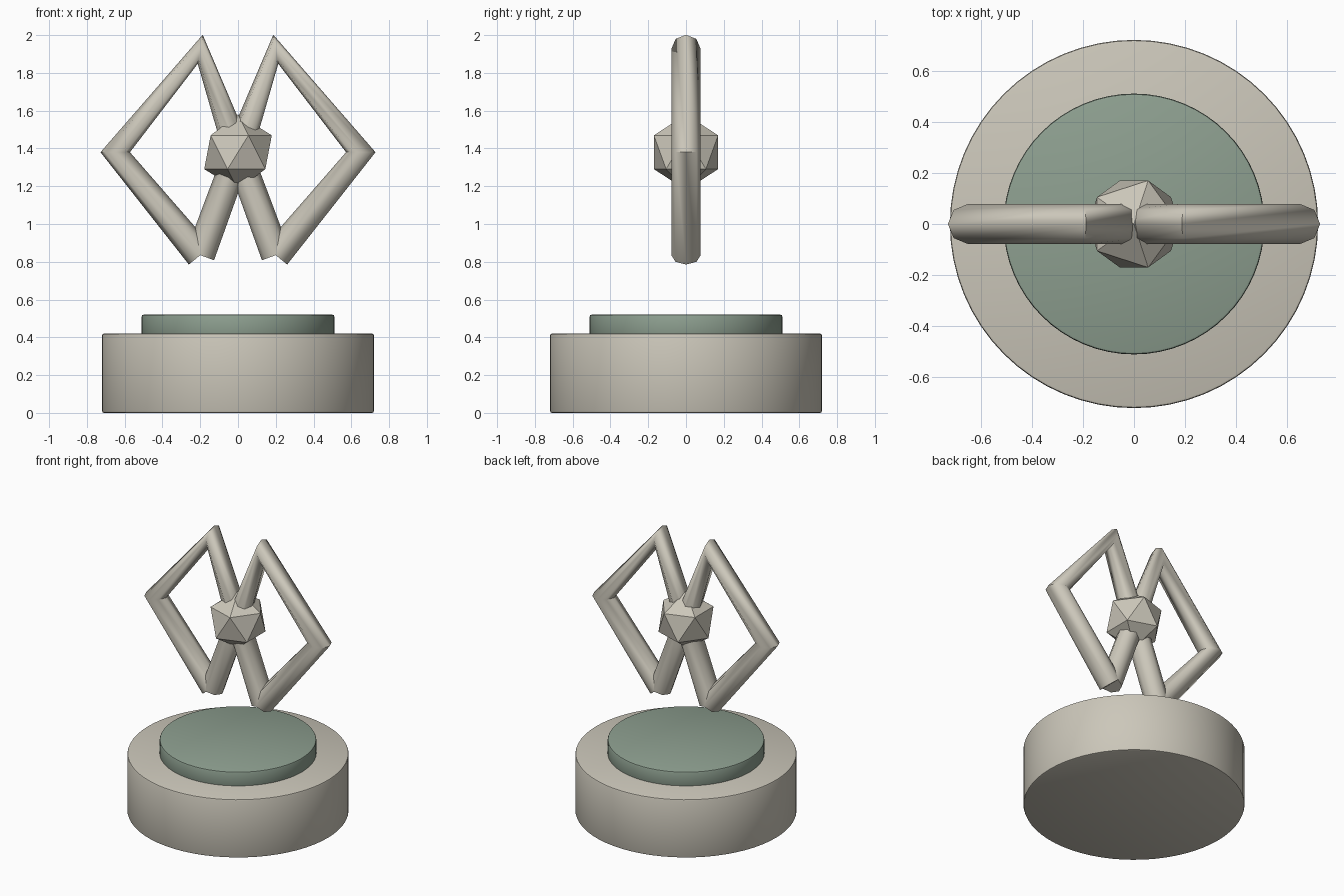
import bpy
import math

if "Cube" in bpy.data.objects:
    bpy.data.objects.remove(bpy.data.objects["Cube"])


def material(name, rgb):
    m = bpy.data.materials.new(name)
    m.diffuse_color = (*rgb, 1)
    m.use_nodes = True
    m.node_tree.nodes["Principled BSDF"].inputs["Base Color"].default_value = m.diffuse_color
    return m


STONE = material("pale stone", (0.60, 0.57, 0.49))
GREEN = material("sage green", (0.27, 0.35, 0.28))
MID_Z = 1.38


def disc(name, radius, z0, z1, mat):
    """Upright cylinder with softly rounded rims."""
    bpy.ops.mesh.primitive_cylinder_add(vertices=64, radius=radius, depth=z1 - z0,
                                        location=(0, 0, (z0 + z1) / 2))
    ob = bpy.context.object
    ob.name = name
    ob.data.materials.append(mat)
    bev = ob.modifiers.new("rim", 'BEVEL')
    bev.width = 0.01
    bev.segments = 2
    bev.limit_method = 'ANGLE'
    bpy.ops.object.modifier_apply(modifier="rim")
    bpy.ops.object.shade_smooth_by_angle(angle=math.radians(40))
    return ob


def loop_tube(name, side):
    """Diamond-shaped bent tube; its two open ends meet at the bottom."""
    path = [(0.2, -0.545), (0.65, 0), (0.2, 0.545), (0, 0), (0.2, -0.545)]
    cu = bpy.data.curves.new(name, 'CURVE')
    cu.dimensions = '3D'
    cu.bevel_depth = 0.078
    cu.bevel_resolution = 2
    cu.use_fill_caps = True
    sp = cu.splines.new('POLY')
    sp.points.add(len(path) - 1)
    for p, (x, z) in zip(sp.points, path):
        p.co = (side * x, 0, MID_Z + z, 1)
    ob = bpy.data.objects.new(name, cu)
    bpy.context.collection.objects.link(ob)
    cu.materials.append(STONE)
    bpy.ops.object.select_all(action='DESELECT')
    ob.select_set(True)
    bpy.context.view_layer.objects.active = ob
    bpy.ops.object.convert(target='MESH')
    bpy.ops.object.shade_smooth_by_angle(angle=math.radians(60))


# Stepped round pedestal
disc("pedestal", 0.72, 0, 0.42, STONE)
disc("pedestal_top", 0.51, 0.40, 0.52, GREEN)

# Floating pair of diamond loops
loop_tube("left_loop", -1)
loop_tube("right_loop", 1)

# Faceted core where the loops cross
bpy.ops.mesh.primitive_ico_sphere_add(subdivisions=1, radius=0.2, location=(0, 0, MID_Z))
core = bpy.context.object
core.name = "core"
core.data.materials.append(STONE)
